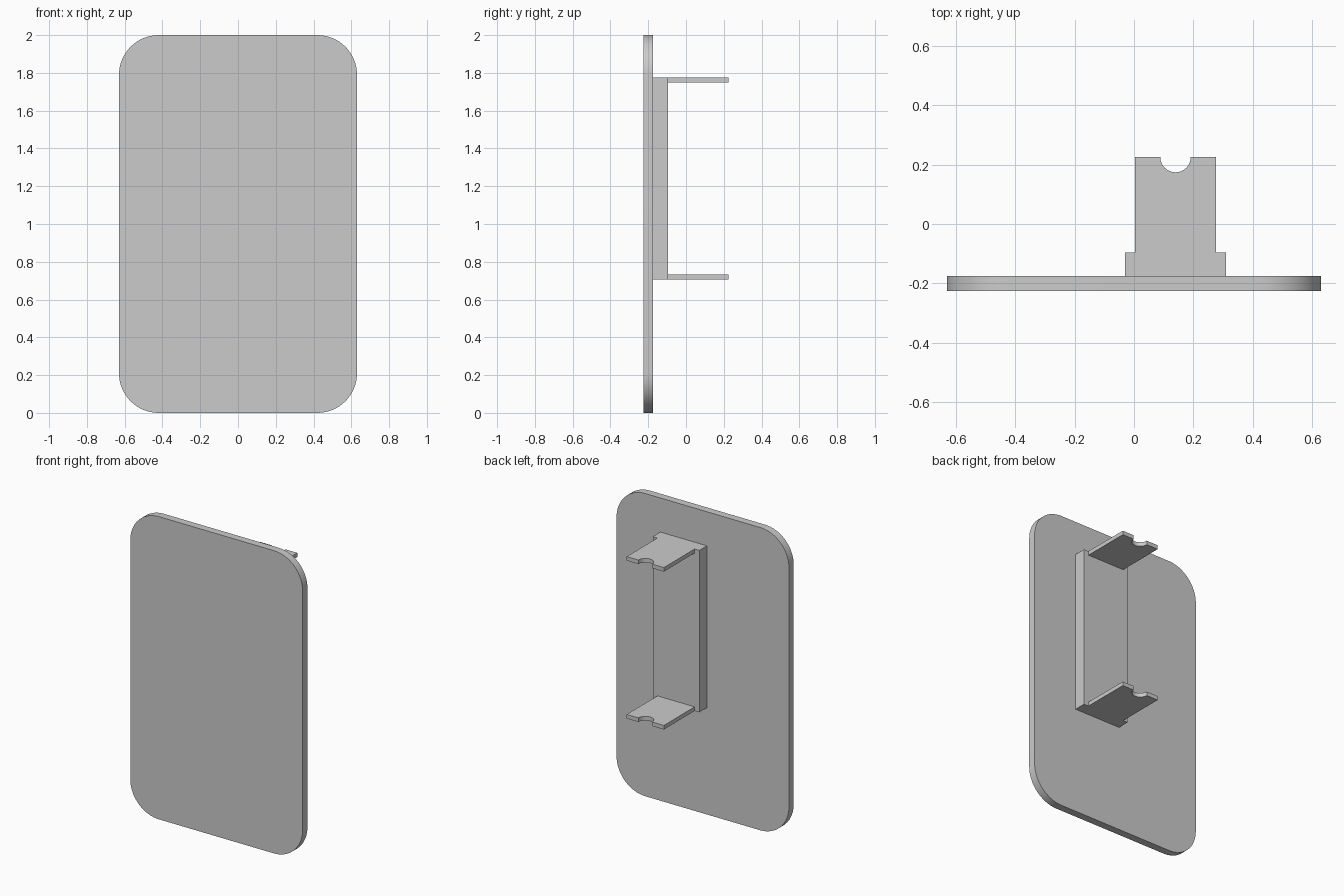
import bpy, bmesh
from math import sin, cos, pi
from mathutils import Vector

cube = bpy.data.objects.get("Cube")
if cube:
    bpy.data.objects.remove(cube, do_unlink=True)

grey = bpy.data.materials.new("plain_grey")
grey.use_nodes = True
colour = (0.6, 0.6, 0.6, 1)
grey.diffuse_color = colour
grey.node_tree.nodes["Principled BSDF"].inputs["Base Color"].default_value = colour


def prism(name, outline, direction):
    """Extrude a closed 3D outline along a direction."""
    bm = bmesh.new()
    face = bm.faces.new([bm.verts.new(p) for p in outline])
    new = bmesh.ops.extrude_face_region(bm, geom=[face])["geom"]
    verts = [v for v in new if isinstance(v, bmesh.types.BMVert)]
    bmesh.ops.translate(bm, verts=verts, vec=Vector(direction))
    bmesh.ops.recalc_face_normals(bm, faces=bm.faces)
    mesh = bpy.data.meshes.new(name)
    bm.to_mesh(mesh)
    bm.free()
    mesh.materials.append(grey)
    obj = bpy.data.objects.new(name, mesh)
    bpy.context.collection.objects.link(obj)
    return obj


def arc(cx, cy, r, start, end, steps):
    angles = [start + (end - start) * i / steps for i in range(steps + 1)]
    return [(cx + r * cos(a), cy + r * sin(a)) for a in angles]


def activate(obj):
    bpy.ops.object.select_all(action="DESELECT")
    obj.select_set(True)
    bpy.context.view_layer.objects.active = obj


# Front panel: upright plate with rounded corners
FRONT, BACK = -0.225, -0.175
half_w, radius = 0.63, 0.21
corners = [(1, 1), (-1, 1), (-1, -1), (1, -1)]
outline = []
for i, (sx, sz) in enumerate(corners):
    outline += arc(sx * (half_w - radius), 1 + sz * (1 - radius), radius,
                   i * pi / 2, (i + 1) * pi / 2, 16)
panel = prism("front_panel", [(x, FRONT, z) for x, z in outline], (0, BACK - FRONT, 0))

# Bracket: T-shaped column with a notched end, hollowed to leave two shelves
mid, base_half, shelf_half = 0.14, 0.17, 0.136
step_y, end_y = -0.096, 0.225
bottom, top, thick = 0.705, 1.775, 0.027
notch = arc(mid, end_y, 0.051, 0, -pi, 16)
tee = [(mid - base_half, BACK), (mid + base_half, BACK),
       (mid + base_half, step_y), (mid + shelf_half, step_y),
       (mid + shelf_half, end_y), *notch, (mid - shelf_half, end_y),
       (mid - shelf_half, step_y), (mid - base_half, step_y)]
bracket = prism("bracket", [(x, y, bottom) for x, y in tee], (0, 0, top - bottom))

# Gap between the shelves
gap = [(mid - 0.3, step_y), (mid + 0.3, step_y), (mid + 0.3, 0.4), (mid - 0.3, 0.4)]
cutter = prism("gap_cutter", [(x, y, bottom + thick) for x, y in gap],
               (0, 0, top - bottom - 2 * thick))
cutter.hide_render = True
cut = bracket.modifiers.new("gap", "BOOLEAN")
cut.operation, cut.solver, cut.object = "DIFFERENCE", "EXACT", cutter
activate(bracket)
bpy.ops.object.modifier_apply(modifier=cut.name)
bpy.data.objects.remove(cutter, do_unlink=True)

for obj in (panel, bracket):
    activate(obj)
    bpy.ops.object.shade_smooth_by_angle(angle=pi / 6)
